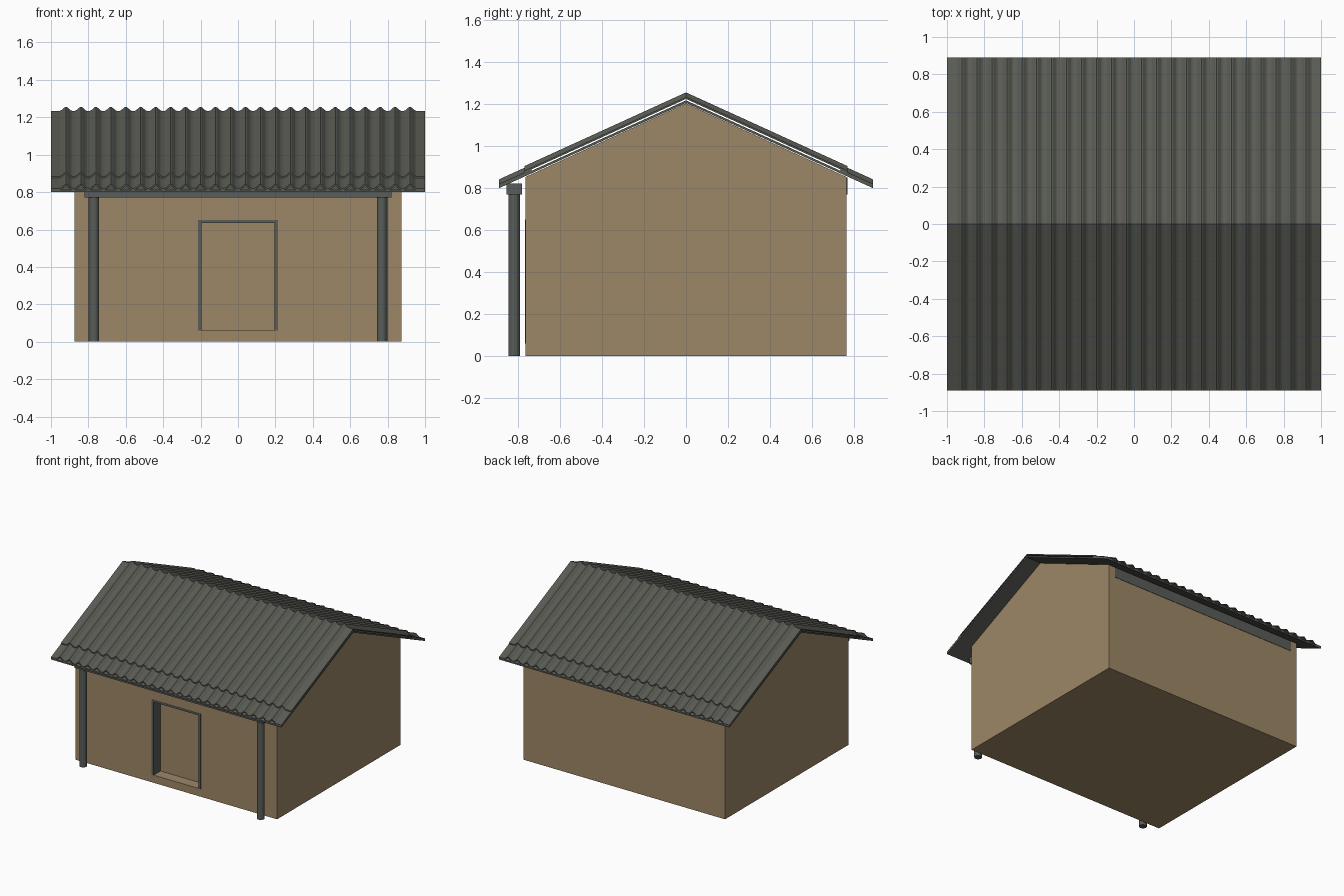
import bpy, bmesh, math

if "Cube" in bpy.data.objects:
    bpy.data.objects.remove(bpy.data.objects["Cube"])

def material(name, rgb):
    m = bpy.data.materials.new(name)
    m.diffuse_color = (*rgb, 1)
    m.use_nodes = True
    m.node_tree.nodes["Principled BSDF"].inputs["Base Color"].default_value = m.diffuse_color
    return m

CLAY = material("clay_tan", (0.34, 0.245, 0.135))
SHEET = material("roof_grey", (0.10, 0.105, 0.088))
TRIM = material("trim_grey", (0.10, 0.11, 0.098))

def extrude_profile(name, pts, offset, mat):
    """Closed 3D polygon extruded along an offset vector."""
    bm = bmesh.new()
    face = bm.faces.new([bm.verts.new(p) for p in pts])
    new = bmesh.ops.extrude_face_region(bm, geom=[face])["geom"]
    bmesh.ops.translate(bm, vec=offset, verts=[v for v in new if isinstance(v, bmesh.types.BMVert)])
    bmesh.ops.recalc_face_normals(bm, faces=bm.faces)
    me = bpy.data.meshes.new(name)
    bm.to_mesh(me)
    bm.free()
    me.materials.append(mat)
    ob = bpy.data.objects.new(name, me)
    bpy.context.collection.objects.link(ob)
    return ob

def box(name, x0, x1, y0, y1, z0, z1, mat):
    pts = [(x0, y0, z0), (x1, y0, z0), (x1, y0, z1), (x0, y0, z1)]
    return extrude_profile(name, pts, (0, y1 - y0, 0), mat)

# House body: gabled block with a recessed doorway
WX, WY = 0.875, 0.765
gable = [(-WX, -WY, 0), (-WX, WY, 0), (-WX, WY, 0.853), (-WX, 0, 1.204), (-WX, -WY, 0.853)]
body = extrude_profile("walls", gable, (2 * WX, 0, 0), CLAY)
cutter = box("doorway_cutter", -0.213, 0.213, -0.9, -0.68, 0.06, 0.65, CLAY)
cutter.hide_render = True
cutter.hide_set(True)
cut = body.modifiers.new("doorway", "BOOLEAN")
cut.object = cutter
cut.solver = "EXACT"

# Door frame lining the recess: two jambs and a lintel
for side, s in (("left", -1), ("right", 1)):
    a, b = sorted((s * 0.213, s * 0.196))
    box("door_jamb_" + side, a, b, -0.767, -0.68, 0.06, 0.65, TRIM)
box("door_lintel", -0.196, 0.196, -0.767, -0.68, 0.634, 0.65, TRIM)

# Porch posts and beams
for side, x in (("left", -0.77), ("right", 0.77)):
    bpy.ops.mesh.primitive_cylinder_add(vertices=12, radius=0.028, depth=0.78, location=(x, -0.818, 0.39))
    post = bpy.context.object
    post.name = "porch_post_" + side
    post.data.materials.append(TRIM)
box("porch_beam", -0.82, 0.82, -0.855, -0.78, 0.77, 0.822, TRIM)
box("back_beam", -0.82, 0.82, 0.70, 0.768, 0.77, 0.85, TRIM)

# Roof lining: thin flat boards under the sheets
SLOPE = 0.456
EAVE = 0.89
for side, s in (("front", -1), ("back", 1)):
    prof = [(-1, 0, 1.206), (-1, s * EAVE, 1.206 - SLOPE * EAVE),
            (-1, s * EAVE, 1.218 - SLOPE * EAVE), (-1, 0, 1.218)]
    extrude_profile("roof_lining_" + side, prof, (2, 0, 0), SHEET)

# Corrugated sheets: narrow rounded ribs every 0.08 with wide shallow troughs
def rib(x):
    if abs(x) > 0.96:
        return 0.0
    return 0.022 * (0.5 + 0.5 * math.cos(2 * math.pi * (x - 0.04) / 0.08)) ** 1.5

def sheet(name, s, y0, y1, base, thick):
    n = 250
    xs = [-1 + 2 * i / n for i in range(n + 1)]
    top = [(x, s * y0, base + rib(x) - SLOPE * y0) for x in xs]
    low = [(x, y, z - thick) for x, y, z in reversed(top)]
    return extrude_profile(name, top + low, (0, s * (y1 - y0), -SLOPE * (y1 - y0)), SHEET)

for side, s in (("front", -1), ("back", 1)):
    sheet("roof_sheet_" + side, s, 0, 0.768, 1.234, 0.009)
    sheet("eave_sheet_" + side, s, 0.735, EAVE, 1.226, 0.009)
